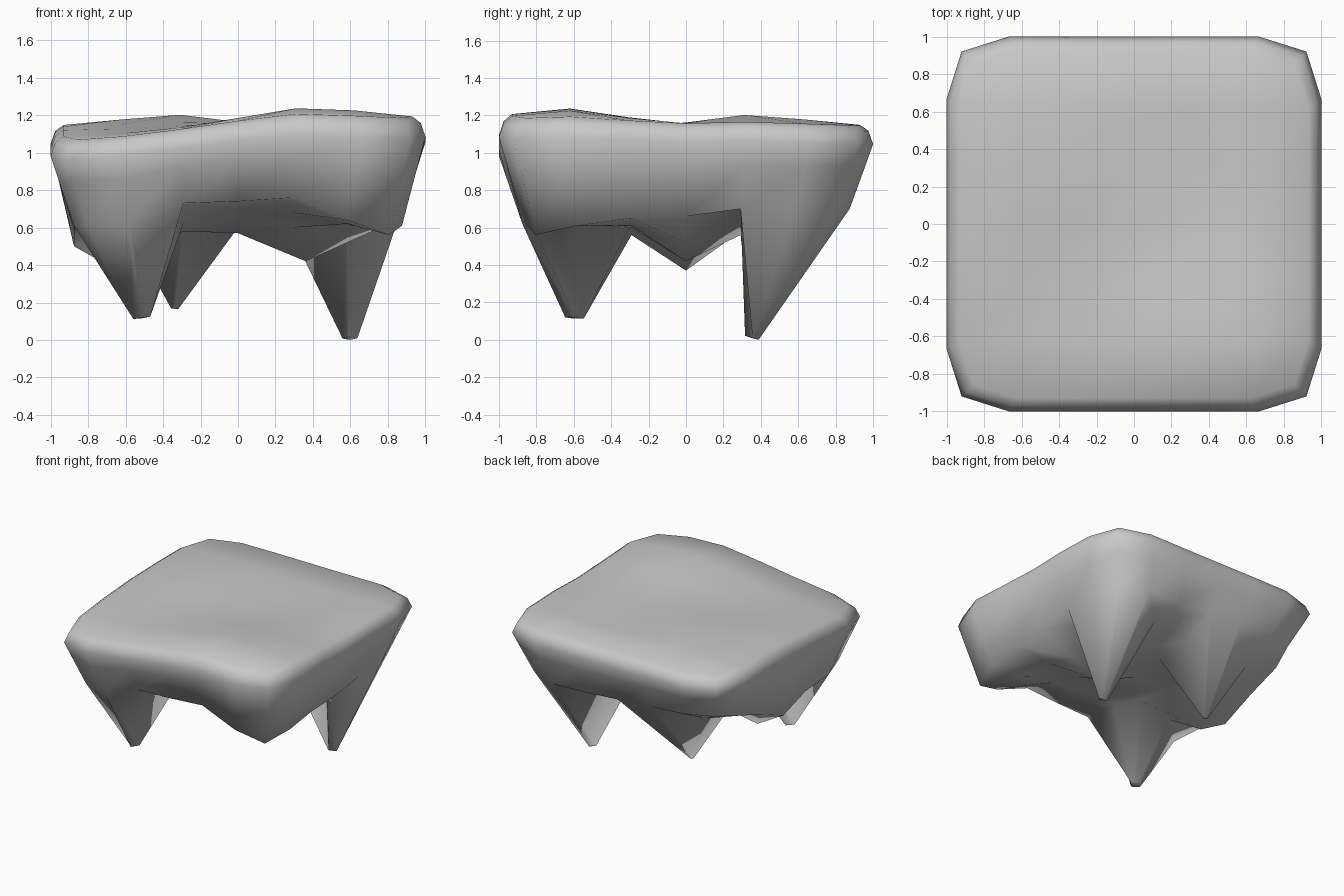
import bpy
import bmesh
import math

cube = bpy.data.objects.get("Cube")
if cube:
    bpy.data.objects.remove(cube, do_unlink=True)

N = 6            # cells along each side
TOP = 4          # index of the top level
RADII = (0.875, 0.957, 1.0, 0.975, 0.93)   # outline scale per level, bottom to top

# Underside heights in hundredths, rows run front to back
UNDERSIDE = (
    (62, 62, 73, 74, 76, 64, 56),
    (61, 50, 71, 70, 68, 62, 61),
    (59, 56, 62, 64, 60, 61, 65),
    (50, 37, 58, 57, 42, 52, 66),
    (62, 58, 60, 60, 56, 70, 70),
    (72, 62, 50, 62, 68, 50, 70),
    (78, 77, 75, 73, 71, 70, 72),
)

# Sideways lean of the lowest bulges of the underside
LEAN = {(1, 3): -0.06, (4, 3): 0.07}

# Hanging spikes: grid cell -> (apex position, blunting of the tip)
SPIKES = {
    (1, 1): ((-0.50, -0.60, 0.02), 0.11),
    (5, 5): ((0.60, 0.32, -0.10), 0.12),
    (2, 5): ((-0.34, 0.40, 0.135), 0.04),
}

# Gentle mounds and dips of the top: x, y, height, spread
MOUNDS = (
    (0.35, -0.67, 0.09, 0.42),
    (-0.36, 0.37, 0.06, 0.34),
    (0.95, 0.35, 0.02, 0.35),
    (-0.95, -0.95, -0.08, 0.60),
    (0.90, -0.60, 0.035, 0.40),
)


def top_height(x, y):
    z = 1.145
    for mx, my, h, spread in MOUNDS:
        z += h * math.exp(-((x - mx) ** 2 + (y - my) ** 2) / spread ** 2)
    return z


def on_border(i, j):
    return i in (0, N) or j in (0, N)


def point(i, j, level):
    if level == 0 and (i, j) in SPIKES:
        return SPIKES[i, j][0]
    corner = 0.92 if i in (0, N) and j in (0, N) else 1.0
    r = RADII[level] * corner
    x, y = r * (2 * i / N - 1), r * (2 * j / N - 1)
    low, high = UNDERSIDE[j][i] / 100, top_height(x, y)
    heights = (low, low + (high - 0.1 - low) * 0.65, high - 0.10, high - 0.03, high)
    if level == 0:
        x += LEAN.get((i, j), 0)
    return x, y, heights[level]


bm = bmesh.new()
verts = {}
for level in range(TOP + 1):
    for i in range(N + 1):
        for j in range(N + 1):
            if level in (0, TOP) or on_border(i, j):
                verts[i, j, level] = bm.verts.new(point(i, j, level))

# Top and underside
for i in range(N):
    for j in range(N):
        loop = ((i, j), (i + 1, j), (i + 1, j + 1), (i, j + 1))
        bm.faces.new([verts[a, b, TOP] for a, b in loop])
        bm.faces.new([verts[a, b, 0] for a, b in reversed(loop)])

# Walls
ring = ([(k, 0) for k in range(N)] + [(N, k) for k in range(N)]
        + [(N - k, N) for k in range(N)] + [(0, N - k) for k in range(N)])
for k, (a, b) in enumerate(ring):
    c, d = ring[(k + 1) % len(ring)]
    for level in range(TOP):
        bm.faces.new((verts[a, b, level], verts[c, d, level],
                      verts[c, d, level + 1], verts[a, b, level + 1]))

# Blunt the spike tips and rest the lowest one on the ground
for (i, j), (apex, blunt) in SPIKES.items():
    bmesh.ops.bevel(bm, geom=[verts[i, j, 0]], offset=blunt,
                    affect='VERTICES', segments=1, profile=0.5)
lowest = min(v.co.z for v in bm.verts)
for v in bm.verts:
    if v.co.z < 0.06:
        v.co.z -= lowest
bmesh.ops.recalc_face_normals(bm, faces=bm.faces[:])
for f in bm.faces:
    f.smooth = True

mesh = bpy.data.meshes.new("rock_slab")
bm.to_mesh(mesh)
bm.free()

# Plain stone colour
stone = bpy.data.materials.new("stone_grey")
stone.use_nodes = True
colour = (0.58, 0.58, 0.58, 1.0)
stone.diffuse_color = colour
stone.node_tree.nodes["Principled BSDF"].inputs["Base Color"].default_value = colour
mesh.materials.append(stone)

slab = bpy.data.objects.new("rock_slab", mesh)
bpy.context.collection.objects.link(slab)
